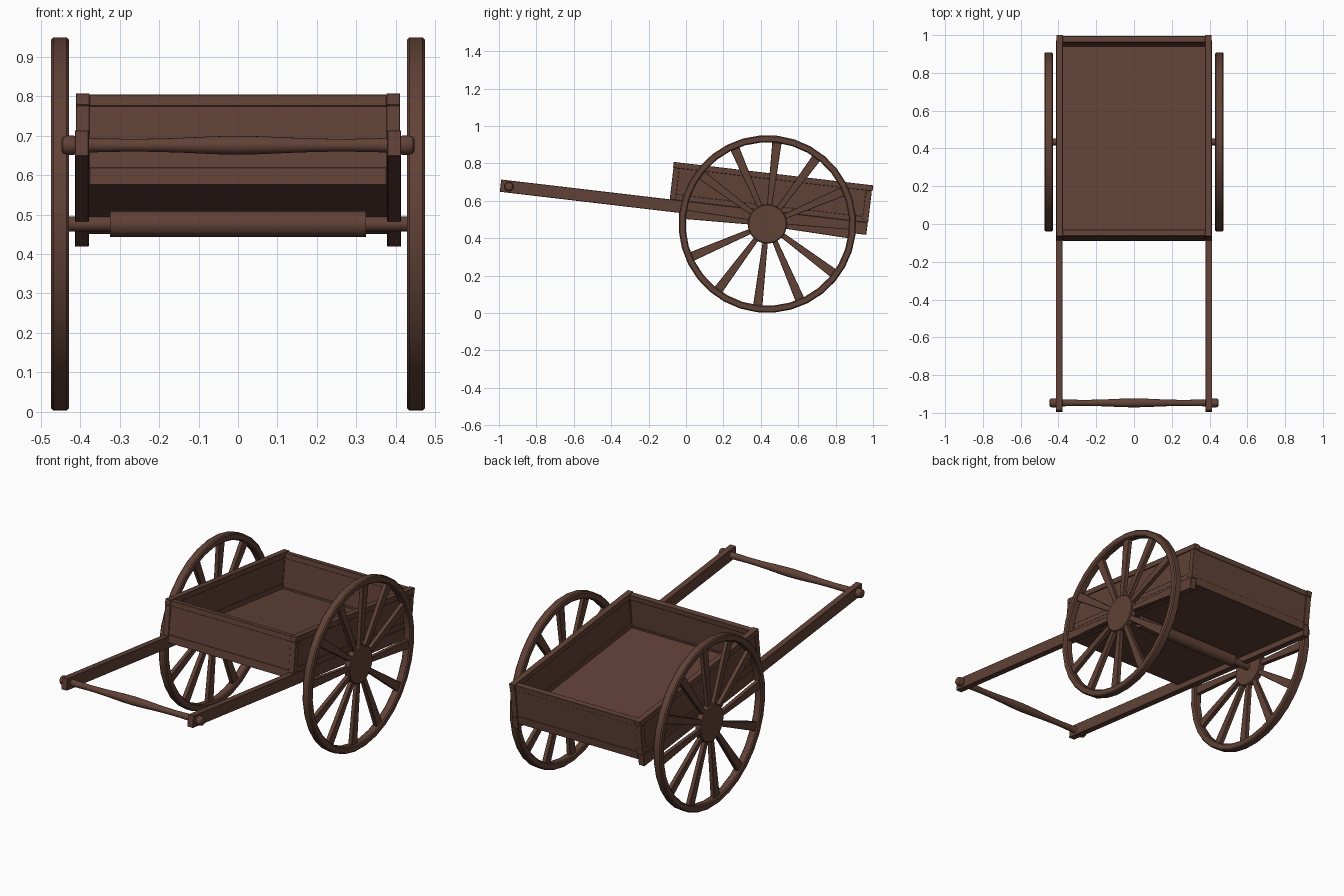
import bpy, bmesh, math
from mathutils import Matrix, Vector

if "Cube" in bpy.data.objects:
    bpy.data.objects.remove(bpy.data.objects["Cube"])

wood = bpy.data.materials.new("dark brown wood")
wood.diffuse_color = (0.12, 0.054, 0.038, 1)
wood.use_nodes = True
wood.node_tree.nodes["Principled BSDF"].inputs["Base Color"].default_value = wood.diffuse_color

A = math.radians(6.7)                       # whole cart leans by this angle
TILT = Matrix.Rotation(-A, 4, 'X')
BODY = Matrix.Translation((0, -0.087, 0.608)) @ TILT
HUB = Vector((0, 0.435, 0.476))


def finish(name, bm, matrix, smooth=False, bevel=0.0):
    bmesh.ops.recalc_face_normals(bm, faces=bm.faces[:])
    me = bpy.data.meshes.new(name)
    bm.to_mesh(me)
    bm.free()
    me.transform(matrix)
    me.materials.append(wood)
    ob = bpy.data.objects.new(name, me)
    bpy.context.collection.objects.link(ob)
    if bevel:
        m = ob.modifiers.new("bevel", 'BEVEL')
        m.width = bevel
        m.segments = 1
    if smooth:
        bpy.context.view_layer.objects.active = ob
        bpy.ops.object.select_all(action='DESELECT')
        ob.select_set(True)
        bpy.ops.object.shade_smooth_by_angle(angle=math.radians(35))
    return ob


def box(name, x, y, z, bevel=0.0015):
    bm = bmesh.new()
    bmesh.ops.create_cube(bm, size=1)
    for v in bm.verts:
        v.co = [(r[0] + r[1]) / 2 + c * (r[1] - r[0]) for r, c in zip((x, y, z), v.co)]
    return finish(name, bm, BODY, bevel=bevel)


def lathe(name, profile, matrix, n=32, closed=False):
    """Spin (x, radius) points about the x axis."""
    bm = bmesh.new()
    rings = [[bm.verts.new((x, r * math.cos(2 * math.pi * i / n), r * math.sin(2 * math.pi * i / n)))
              for i in range(n)] for x, r in profile]
    pairs = list(zip(rings, rings[1:]))
    if closed:
        pairs.append((rings[-1], rings[0]))
    else:
        bm.faces.new(rings[0])
        bm.faces.new(rings[-1])
    for a, b in pairs:
        for i in range(n):
            j = (i + 1) % n
            bm.faces.new((a[i], a[j], b[j], b[i]))
    return finish(name, bm, matrix, smooth=True)


L, H = 1.068, 0.198     # tray length and height
XI, XO = 0.377, 0.411   # inner and outer side of the frame

for s, side in ((-1, "left"), (1, "right")):
    def span(a, b):
        return sorted((s * a, s * b))
    # long shaft under the tray
    box(side + "_shaft", span(0.378, 0.414), (-0.907, 1.066), (-0.066, 0), 0.002)
    # framed side wall
    box(side + "_top_rail", span(XI, XO), (-0.002, L + 0.004), (H - 0.028, H + 0.003))
    box(side + "_bottom_rail", span(XI, XO), (0.03, L - 0.03), (0, 0.03))
    box(side + "_front_post", span(XI, XO), (0, 0.032), (0, H - 0.028))
    box(side + "_rear_post", span(XI, XO), (L - 0.032, L), (0, H - 0.028))
    box(side + "_panel", span(0.383, 0.405), (0.02, L - 0.02), (0.01, H - 0.01), 0)

    # wheel: rim, hub disc and twelve flared spokes
    wm = Matrix.Translation((s * 0.4515, HUB.y, HUB.z)) @ TILT
    w, ro, ri, c = 0.0225, 0.475, 0.437, 0.006
    lathe(side + "_wheel_rim",
          [(-w, ri + c), (-w, ro - c), (-w + c, ro), (w - c, ro),
           (w, ro - c), (w, ri + c), (w - c, ri), (-w + c, ri)], wm, 32, True)
    lathe(side + "_wheel_hub", [(-0.018, 0.1), (-0.014, 0.105), (0.014, 0.105), (0.018, 0.1)], wm, 32)
    bm = bmesh.new()
    for k in range(12):
        rot = Matrix.Rotation(math.radians(30 * k), 4, 'X')
        new = bmesh.ops.create_cube(bm, size=1)["verts"]
        for v in new:
            outer = v.co.z > 0
            v.co = rot @ Vector((v.co.x * 0.024, v.co.y * (0.05 if outer else 0.027),
                                 0.442 if outer else 0.09))
    finish(side + "_wheel_spokes", bm, wm, bevel=0.002)

# front and rear walls with top and bottom rails
for name, y0, y1 in (("front", 0.002, 0.034), ("rear", L - 0.034, L - 0.002)):
    x = (-XI, XI)
    box(name + "_top_rail", x, (y0, y1), (H - 0.03, H))
    box(name + "_wall", x, (y0 + 0.003, y1 - 0.006 if name == "front" else y1 - 0.003), (0, H - 0.01), 0)
    box(name + "_bottom_rail", x, (y0, y1), (-0.033, 0.012))

# tray floor between the shafts
box("floor", (-0.379, 0.379), (0.004, L - 0.004), (-0.033, 0.002), 0)

# axle and its thick middle
am = Matrix.Translation(HUB) @ TILT
lathe("axle", [(-0.44, 0.019), (0.44, 0.019)], am, 24)
lathe("axle_beam", [(-0.325, 0.033), (0.325, 0.033)], am, 24)

# turned handle bar with end knobs
half = [(0, 0.024), (0.06, 0.0228), (0.13, 0.0195), (0.2, 0.017), (0.27, 0.016), (0.34, 0.0175),
        (0.405, 0.019), (0.41, 0.022), (0.417, 0.0245), (0.435, 0.0245), (0.444, 0.021), (0.448, 0.014)]
profile = [(-x, r) for x, r in half[:0:-1]] + half
lathe("handle_bar", profile, BODY @ Matrix.Translation((0, -0.862, -0.033)), 20)
